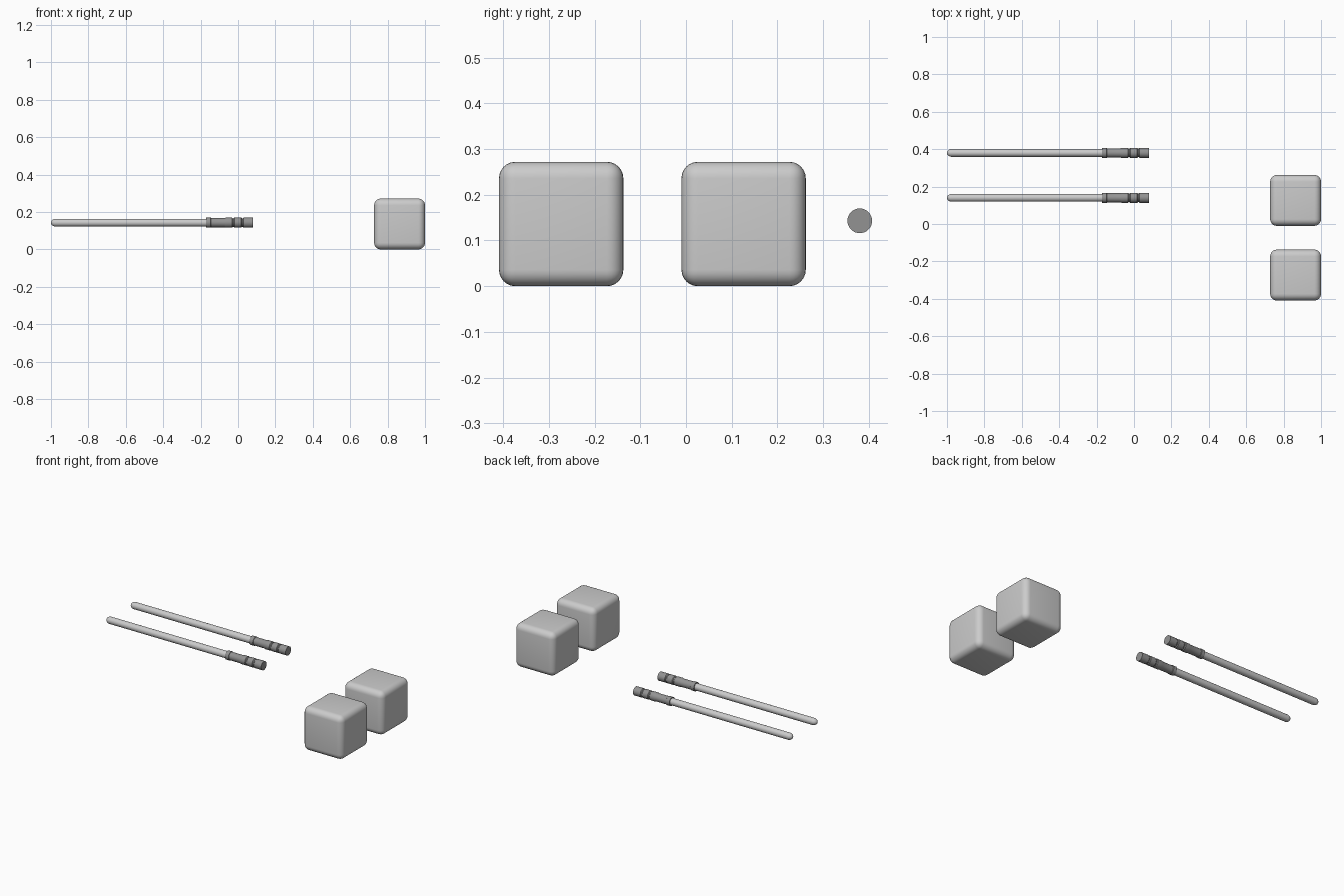
import bpy, bmesh, math

if "Cube" in bpy.data.objects:
    bpy.data.objects.remove(bpy.data.objects["Cube"])

Z_ROD = 0.143
dark = bpy.data.materials.new("dark_grip")
dark.diffuse_color = (0.29, 0.29, 0.29, 1)
dark.use_nodes = True
dark.node_tree.nodes["Principled BSDF"].inputs["Base Color"].default_value = dark.diffuse_color


def finish(bm, name, loc, mat=None, angle=35):
    bmesh.ops.recalc_face_normals(bm, faces=bm.faces)
    me = bpy.data.meshes.new(name)
    bm.to_mesh(me)
    bm.free()
    ob = bpy.data.objects.new(name, me)
    ob.location = loc
    bpy.context.collection.objects.link(ob)
    if mat:
        me.materials.append(mat)
    bpy.ops.object.select_all(action='DESELECT')
    ob.select_set(True)
    bpy.context.view_layer.objects.active = ob
    bpy.ops.object.shade_smooth_by_angle(angle=math.radians(angle))
    return ob


def lathe_x(name, profile, y, mat=None, n=32):
    """Revolve (x, radius) points around the x axis and cap both ends."""
    bm = bmesh.new()
    rings = [[bm.verts.new((x, r * math.cos(2 * math.pi * i / n),
                            r * math.sin(2 * math.pi * i / n))) for i in range(n)]
             for x, r in profile]
    for a, b in zip(rings, rings[1:]):
        for i in range(n):
            j = (i + 1) % n
            bm.faces.new((a[i], a[j], b[j], b[i]))
    bm.faces.new(rings[0])
    bm.faces.new(rings[-1])
    return finish(bm, name, (0, y, Z_ROD), mat)


def rounded_block(name, y):
    bm = bmesh.new()
    bmesh.ops.create_cube(bm, size=0.272)
    bmesh.ops.bevel(bm, geom=bm.edges[:], offset=0.036, segments=6,
                    profile=0.5, affect='EDGES')
    return finish(bm, name, (0.864, y, 0.136))


# Round-tipped shaft
R, TIP = 0.021, 0.026
shaft = [(-1 + TIP * (1 - math.cos(t)), R * math.sin(t))
         for t in [math.pi / 2 * k / 8 for k in range(1, 9)]]
shaft[0] = (-1.0, shaft[0][1])
shaft.append((-0.16, R))

# Grip: collar, waisted sleeve and two grooved segments
grip = [(-0.17, 0.021), (-0.17, 0.027), (-0.146, 0.027), (-0.144, 0.0245),
        (-0.074, 0.0245), (-0.066, 0.027), (-0.033, 0.027), (-0.029, 0.023),
        (-0.024, 0.023), (-0.020, 0.027), (0.017, 0.027), (0.021, 0.023),
        (0.026, 0.023), (0.030, 0.027), (0.08, 0.027)]

for i, y in enumerate((0.14, 0.38), 1):
    lathe_x(f"rod_shaft_{i}", shaft, y)
    lathe_x(f"rod_grip_{i}", grip, y, dark)

# Pair of rounded blocks
for i, y in enumerate((-0.273, 0.126), 1):
    rounded_block(f"rounded_block_{i}", y)
